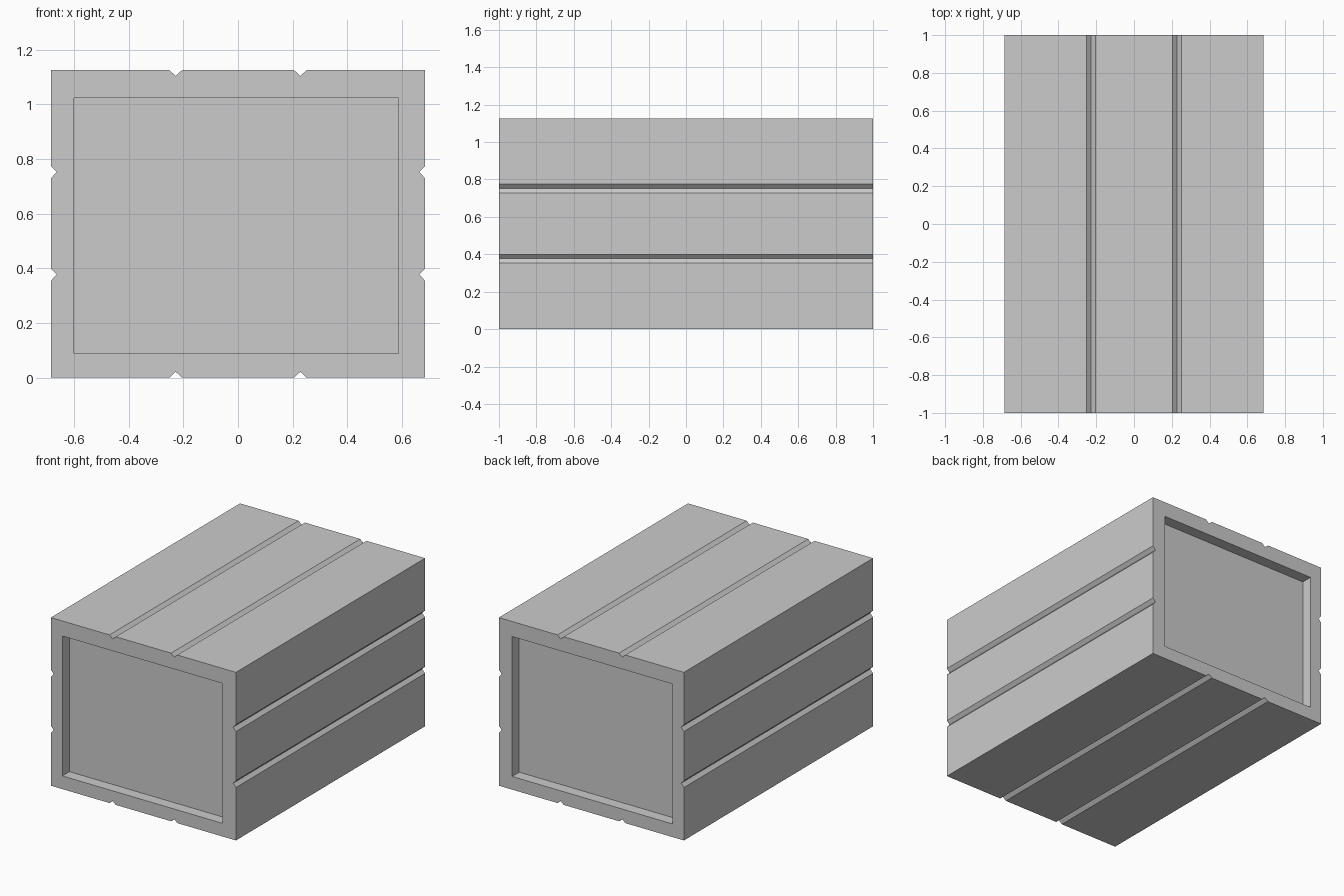
import bpy
import bmesh

if "Cube" in bpy.data.objects:
    bpy.data.objects.remove(bpy.data.objects["Cube"])

W, H, L = 0.685, 1.125, 1.0           # half width, height, half length
GROOVE, DEPTH = 0.023, 0.021          # groove half width and depth
RECESS = 0.075


def notched_edge(start, end, inward, centres):
    """Points from start towards end, with a V notch at each centre fraction."""
    length = abs(end[0] - start[0]) + abs(end[1] - start[1])
    d = ((end[0] - start[0]) / length, (end[1] - start[1]) / length)
    pts = [start]
    for c in centres:
        for along, deep in ((-GROOVE, 0), (0, DEPTH), (GROOVE, 0)):
            t = c + along
            pts.append((start[0] + d[0] * t + inward[0] * deep,
                        start[1] + d[1] * t + inward[1] * deep))
    return pts


def link(name, bm):
    bmesh.ops.recalc_face_normals(bm, faces=bm.faces)
    mesh = bpy.data.meshes.new(name)
    bm.to_mesh(mesh)
    bm.free()
    obj = bpy.data.objects.new(name, mesh)
    bpy.context.collection.objects.link(obj)
    return obj


# Grooved body: cross-section in x/z extruded along y
across = (W - 0.228, W + 0.228)
upward = (0.377, 0.752)
downward = (H - 0.752, H - 0.377)
profile = (notched_edge((-W, 0), (W, 0), (0, 1), across)
           + notched_edge((W, 0), (W, H), (-1, 0), upward)
           + notched_edge((W, H), (-W, H), (0, -1), across)
           + notched_edge((-W, H), (-W, 0), (1, 0), downward))
bm = bmesh.new()
face = bm.faces.new([bm.verts.new((x, -L, z)) for x, z in profile])
ext = bmesh.ops.extrude_face_region(bm, geom=[face], use_keep_orig=True)
moved = [v for v in ext["geom"] if isinstance(v, bmesh.types.BMVert)]
bmesh.ops.translate(bm, verts=moved, vec=(0, 2 * L, 0))
body = link("crate_body", bm)

# Shallow rectangular recess in each end
x0, x1, z0, z1 = -0.60, 0.587, 0.088, 1.024
for label, side in (("front", -1), ("back", 1)):
    bm = bmesh.new()
    bmesh.ops.create_cube(bm, size=1)
    bmesh.ops.scale(bm, verts=bm.verts, vec=(x1 - x0, 2 * RECESS, z1 - z0))
    bmesh.ops.translate(bm, verts=bm.verts,
                        vec=((x0 + x1) / 2, side * L, (z0 + z1) / 2))
    cutter = link(label + "_recess_cutter", bm)
    cutter.hide_render = True
    cutter.display_type = 'WIRE'
    mod = body.modifiers.new(label + "_recess", 'BOOLEAN')
    mod.operation = 'DIFFERENCE'
    mod.solver = 'EXACT'
    mod.object = cutter
